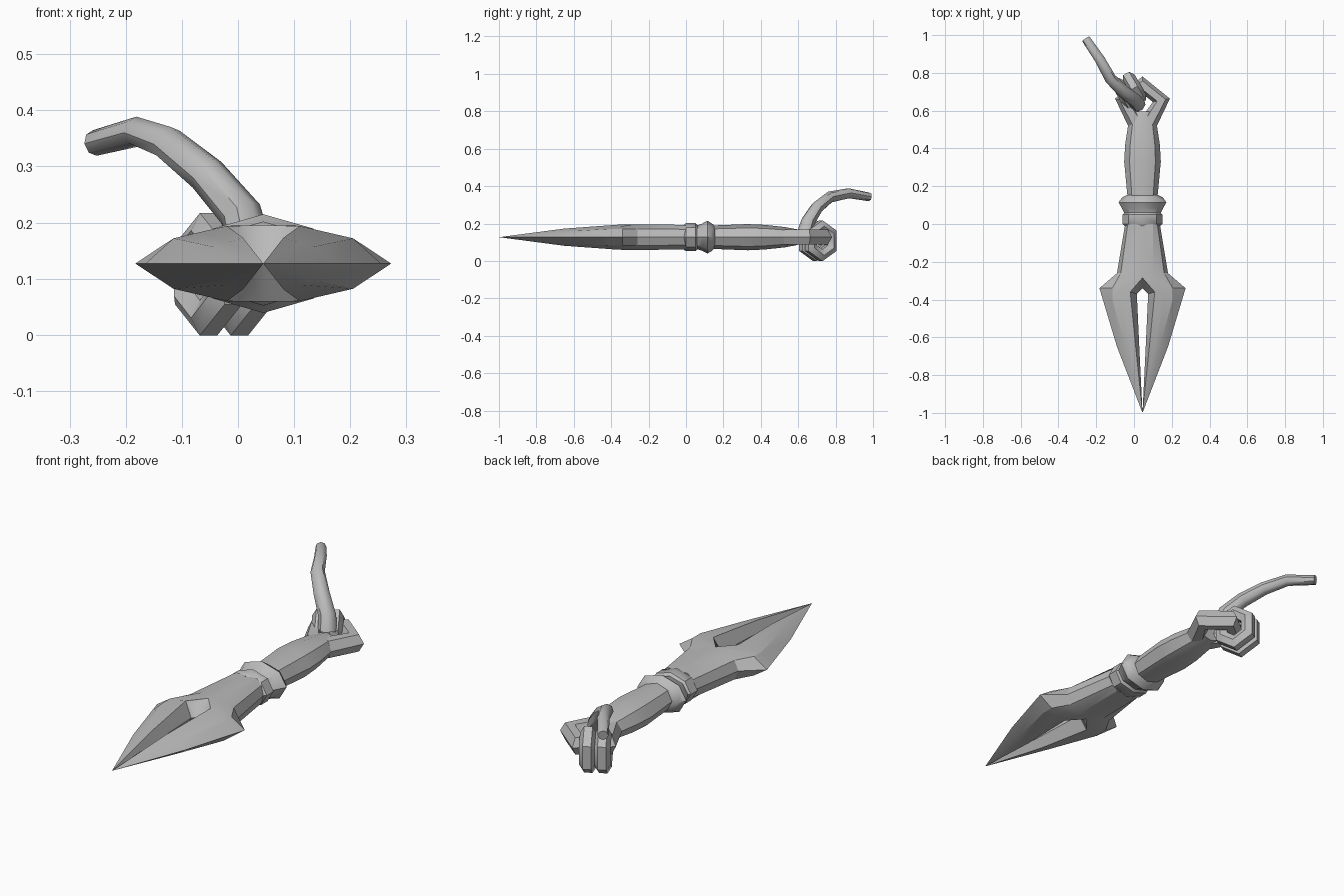
import bpy, bmesh, math
from mathutils import Vector

cube = bpy.data.objects.get("Cube")
if cube:
    bpy.data.objects.remove(cube, do_unlink=True)

AX, AZ = 0.045, 0.127  # long axis of blade and handle

steel = bpy.data.materials.new("plain grey")
steel.use_nodes = True
GREY = (0.5, 0.5, 0.5, 1)
steel.diffuse_color = GREY
steel.node_tree.nodes["Principled BSDF"].inputs["Base Color"].default_value = GREY


def finish(ob, angle):
    ob.data.materials.append(steel)
    bpy.ops.object.select_all(action='DESELECT')
    ob.select_set(True)
    bpy.context.view_layer.objects.active = ob
    if ob.type == 'CURVE':
        bpy.ops.object.convert(target='MESH')
    bpy.ops.object.shade_smooth_by_angle(angle=math.radians(angle))


def mesh_object(name, bm, location=(0, 0, 0)):
    bmesh.ops.recalc_face_normals(bm, faces=bm.faces)
    me = bpy.data.meshes.new(name)
    bm.to_mesh(me)
    bm.free()
    ob = bpy.data.objects.new(name, me)
    ob.location = location
    bpy.context.collection.objects.link(ob)
    return ob


def lathe(name, rings, sides=8):
    """Elliptical rings (y, half width, half height) joined along y."""
    bm = bmesh.new()
    loops = []
    for y, rx, rz in rings:
        turns = [2 * math.pi * i / sides for i in range(sides)]
        loops.append([bm.verts.new((rx * math.cos(t), y, rz * math.sin(t))) for t in turns])
    for a, b in zip(loops, loops[1:]):
        for i in range(sides):
            j = (i + 1) % sides
            bm.faces.new((a[i], a[j], b[j], b[i]))
    bm.faces.new(loops[0])
    bm.faces.new(loops[-1])
    finish(mesh_object(name, bm, (AX, 0, AZ)), 40)


def tube(name, points, radius, closed=False, taper=1.0, sides_level=1):
    cu = bpy.data.curves.new(name, 'CURVE')
    cu.dimensions = '3D'
    cu.bevel_depth = radius
    cu.bevel_resolution = sides_level
    cu.use_fill_caps = True
    sp = cu.splines.new('POLY')
    sp.points.add(len(points) - 1)
    for i, p in enumerate(points):
        sp.points[i].co = (*p, 1)
        sp.points[i].radius = 1 + (taper - 1) * i / (len(points) - 1)
    sp.use_cyclic_u = closed
    ob = bpy.data.objects.new(name, cu)
    bpy.context.collection.objects.link(ob)
    finish(ob, 45)


# Blade: one half lofted along y, then mirrored; the arms part around the slot
# y inner, y slot rim, y edge, x inner, x rim, x bevel, x edge, height, bevel height
stations = [
    (0, 0, 0, 0, 0, 0.078, 0.092, 0.066, 0.042),
    (-0.25, -0.25, -0.26, 0, 0, 0.115, 0.135, 0.068, 0.045),
    (-0.34, -0.285, -0.34, 0, 0, 0.16, 0.228, 0.068, 0.045),
    (-0.37, -0.36, -0.40, 0.03, 0.065, 0.16, 0.21, 0.067, 0.045),
    (-0.65, -0.65, -0.65, 0.017, 0.036, 0.09, 0.135, 0.046, 0.03),
]
bm = bmesh.new()
rows = []
for yi, yr, ye, xi, xr, xb, xe, h, hb in stations:
    shoulder = (max(xr, 0.055) if xr == 0 else (xr + xb) / 2, yr, h if xr == 0 else (h + hb) / 2)
    upper = [(xr, yr, h), shoulder, (xb, ye, hb)]
    ring = [(xi, yi, 0)] + upper + [(xe, ye, 0)] + [(x, y, -z) for x, y, z in reversed(upper)]
    rows.append([bm.verts.new(p) for p in ring])
tip = bm.verts.new((0, -1, 0))
for k, (a, b) in enumerate(zip(rows, rows[1:])):
    for i in range(8):
        j = (i + 1) % 8
        if k < 2 and 0 in (i, j):
            continue  # solid part has no wall on the centre plane
        bm.faces.new((a[i], a[j], b[j], b[i]))
for i in range(8):
    bm.faces.new((rows[-1][i], rows[-1][(i + 1) % 8], tip))
# Back wall of the slot and the rear end
apex = rows[2]
bm.faces.new(rows[0])
blade = mesh_object("blade", bm, (AX, 0, AZ))
mirror = blade.modifiers.new("mirror", 'MIRROR')
mirror.use_clip = True
finish(blade, 25)

# Grip with two collars
lathe("front_collar", [(-0.01, 0.095, 0.068), (0.0, 0.105, 0.075), (0.05, 0.105, 0.075), (0.065, 0.09, 0.06)])
lathe("rear_collar", [(0.055, 0.095, 0.062), (0.085, 0.11, 0.072), (0.115, 0.127, 0.088),
                      (0.14, 0.108, 0.072), (0.155, 0.08, 0.058)])
lathe("grip", [(0.06, 0.085, 0.062), (0.15, 0.08, 0.063), (0.33, 0.097, 0.07),
               (0.42, 0.092, 0.066), (0.53, 0.075, 0.054), (0.595, 0.06, 0.042)])

# Pommel ring
tube("pommel_ring", [(AX + 0.035, 0.54, AZ), (AX + 0.1, 0.655, AZ), (AX, 0.735, AZ),
                     (AX - 0.1, 0.655, AZ), (AX - 0.035, 0.54, AZ)], 0.046)

# Rope knot: two strands wound side by side round the pommel ring
centre = Vector((-0.025, 0.705, 0.108))
along = Vector((-0.5, 0.86, 0))
across = Vector((0.86, 0.5, 0))
for name, side in (("left_knot_strand", 1), ("right_knot_strand", -1)):
    path = []
    for i in range(6):
        t = math.pi * (i + 0.5) / 3
        path.append(centre + along * 0.07 * math.cos(t) + across * side * 0.032
                    + Vector((0, 0, 0.078 * math.sin(t))))
    tube(name, path, 0.036, closed=True)

# Loose rope end
tube("rope_tail", [(0.02, 0.635, 0.15), (0.005, 0.655, 0.215), (-0.055, 0.70, 0.285),
                   (-0.125, 0.77, 0.342), (-0.18, 0.87, 0.362), (-0.255, 0.98, 0.342)],
     0.042, taper=0.55, sides_level=2)
